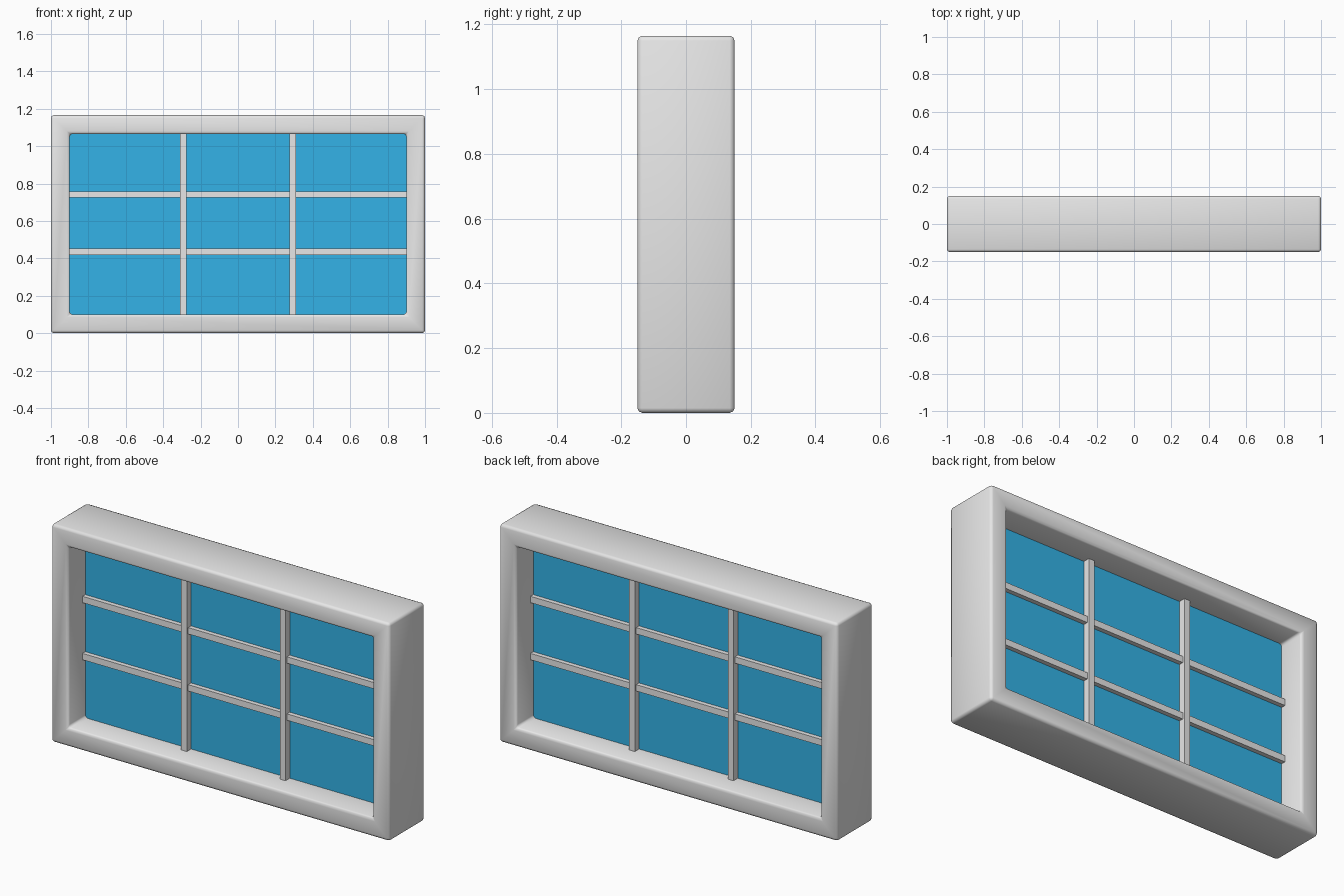
import bpy, bmesh

if "Cube" in bpy.data.objects:
    bpy.data.objects.remove(bpy.data.objects["Cube"])

H = 1.165            # overall height
HALF_DEPTH = 0.15
BORDER = 0.1


def material(name, rgb):
    m = bpy.data.materials.new(name)
    m.diffuse_color = (*rgb, 1)
    m.use_nodes = True
    m.node_tree.nodes["Principled BSDF"].inputs["Base Color"].default_value = m.diffuse_color
    return m


grey = material("frame grey", (0.8, 0.8, 0.8))
blue = material("glass blue", (0.034, 0.45, 0.8))


def add_object(name, bm, mat):
    bmesh.ops.recalc_face_normals(bm, faces=bm.faces)
    me = bpy.data.meshes.new(name)
    bm.to_mesh(me)
    bm.free()
    me.materials.append(mat)
    ob = bpy.data.objects.new(name, me)
    bpy.context.collection.objects.link(ob)
    return ob


def box(name, centre, size, mat):
    bm = bmesh.new()
    bmesh.ops.create_cube(bm, size=1)
    for v in bm.verts:
        v.co = [c + s * k for c, s, k in zip(centre, size, v.co)]
    return add_object(name, bm, mat)


# Mitred frame: a rectangular section carried round the four corners
bm = bmesh.new()
rings = []
for sx, top in ((-1, 0), (1, 0), (1, 1), (-1, 1)):
    ring = []
    for inset, y in ((0, -1), (0, 1), (BORDER, 1), (BORDER, -1)):
        z = H - inset if top else inset
        ring.append(bm.verts.new((sx * (1 - inset), y * HALF_DEPTH, z)))
    rings.append(ring)
for i in range(4):
    a, b = rings[i], rings[(i + 1) % 4]
    for j in range(4):
        k = (j + 1) % 4
        bm.faces.new((a[j], b[j], b[k], a[k]))
for f in bm.faces:
    f.smooth = True
frame = add_object("window_frame", bm, grey)
bev = frame.modifiers.new("soft edges", "BEVEL")
bev.width = 0.015
bev.segments = 2
bev.limit_method = 'ANGLE'

# Glass pane in the middle of the frame
box("glass_pane", (0, 0, H / 2), (1.82, 0.008, H - 0.18), blue)

# Glazing bars, seen on both sides of the glass
for i, x in enumerate((-0.292, 0.292)):
    box(f"vertical_bar_{i + 1}", (x, 0, H / 2), (0.034, 0.08, H - 0.18), grey)
for i, z in enumerate((0.436, 0.741)):
    box(f"horizontal_bar_{i + 1}", (0, 0, z), (1.82, 0.056, 0.034), grey)
